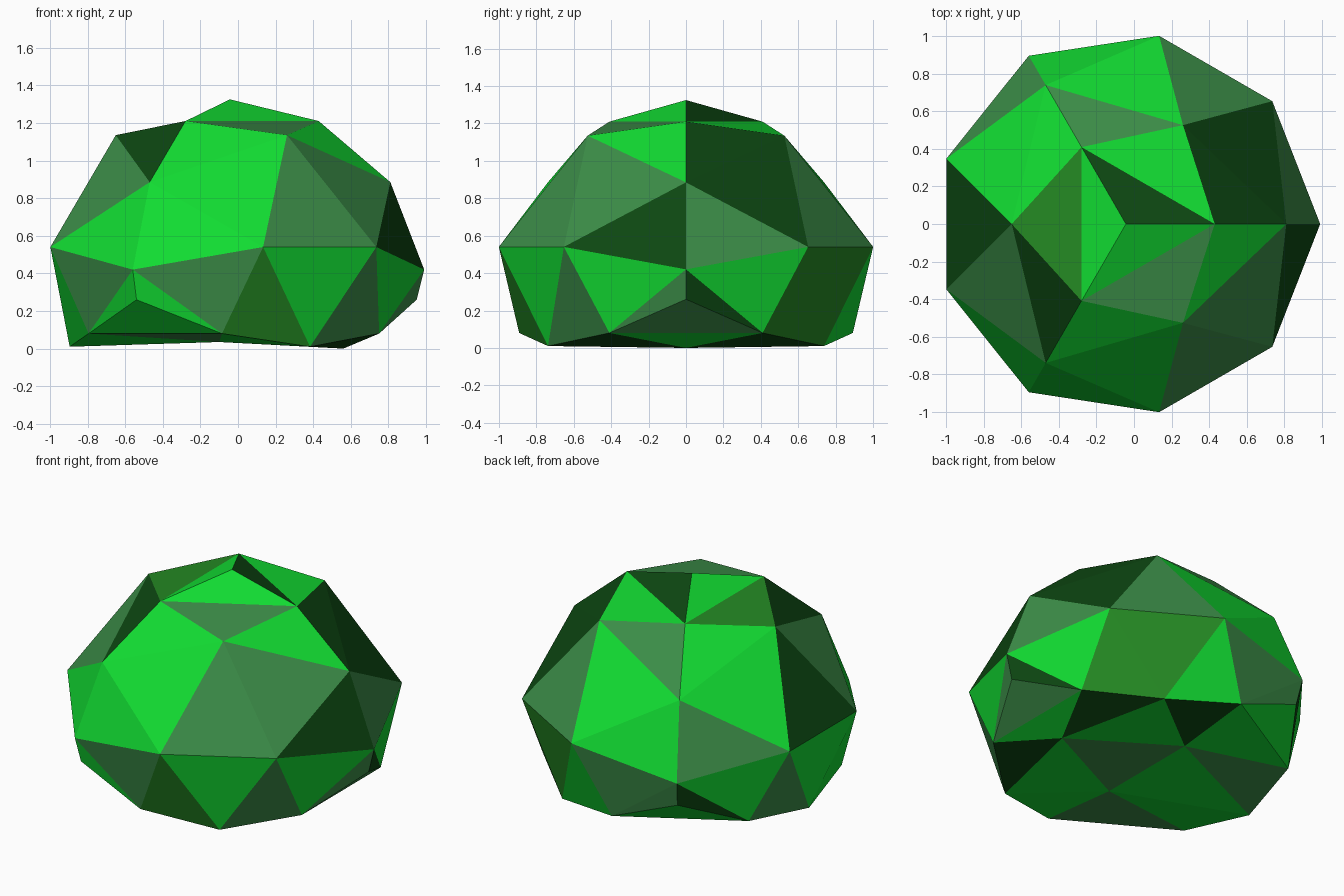
import bpy, bmesh
from math import sin, cos, radians, degrees, atan2

cube = bpy.data.objects.get("Cube")
if cube:
    bpy.data.objects.remove(cube, do_unlink=True)

AXIS_X = -0.043  # the bush has threefold symmetry about this upright axis

# Leaf colours
COLOURS = {
    "G": ("bright_green", (0.006, 0.72, 0.032)),
    "Y": ("grey_green", (0.045, 0.27, 0.065)),
    "O": ("olive_green", (0.018, 0.25, 0.017)),
    "D": ("dark_green", (0.004, 0.065, 0.006)),
}

# Rings of corners: letter -> radius, height, angles within one third
RINGS = {
    "a": (0.472, 1.21, (0,)),
    "b": (0.607, 1.135, (60,)),
    "c": (0.853, 0.885, (0,)),
    "d": (1.016, 0.54, (40, 80)),
    "e": (1.033, 0.42, (0,)),
    "f": (0.993, 0.26, (0,)),
    "g": (0.893, 0.08, (27.3, 92.7)),
    "h": (0.852, 0.01, (60,)),
}

# Facet colours: corner letters of a facet -> colours in order of angle
PATCHES = {
    "aap": "DGG", "aab": "GOY", "abc": "DYGDGG", "bcd": "DGGYGY",
    "bdd": "YDY", "cde": "YGYGGD", "ddh": "OGG", "dgh": "OGYGOY",
    "deg": "GYGYYG", "efg": "DYDGGY", "fgg": "YGG", "ggk": "G",
    "ghk": "DD", "hkm": "GG", "ghm": "DYGG", "ggm": "GY",
    "hmm": "G", "kmm": "Y",
}


def make_material(name, colour):
    mat = bpy.data.materials.new(name)
    mat.use_nodes = True
    rgba = (*colour, 1.0)
    mat.diffuse_color = rgba
    bsdf = mat.node_tree.nodes["Principled BSDF"]
    bsdf.inputs["Base Color"].default_value = rgba
    bsdf.inputs["Roughness"].default_value = 0.9
    return mat


bm = bmesh.new()
letter = {}


def add_point(name, x, y, z):
    vert = bm.verts.new((x, y, z))
    letter[vert] = name
    return vert


# Corners of the body, repeated around the axis
for name, (radius, height, angles) in RINGS.items():
    for third in range(3):
        for angle in angles:
            a = radians(angle + 120 * third)
            add_point(name, AXIS_X + radius * cos(a), radius * sin(a), height)

# Corners of the underside
add_point("k", 0.56, 0, 0)
underside = [add_point("m", -0.1, side * 0.35, -0.02) for side in (-1, 1)]

# Skin the body, then hollow the underside slightly
bmesh.ops.convex_hull(bm, input=bm.verts[:])
for vert in underside:
    vert.co.z = 0.035

# Raise the peak from the flat top facet
top = max(bm.faces, key=lambda f: f.calc_center_median().z)
peak = bmesh.ops.poke(bm, faces=[top])["verts"][0]
peak.co = (AXIS_X, 0, 1.325)
letter[peak] = "p"
bmesh.ops.recalc_face_normals(bm, faces=bm.faces[:])


def facet_angle(face):
    c = face.calc_center_median()
    return (degrees(atan2(c.y, c.x - AXIS_X)) + 5) % 360


# Colour the facets, going round each kind in order
kinds = {}
for face in bm.faces:
    kind = "".join(sorted(letter[v] for v in face.verts))
    kinds.setdefault(kind, []).append(face)
order = list(COLOURS)
for kind, faces in kinds.items():
    pattern = PATCHES.get(kind, "G")
    for i, face in enumerate(sorted(faces, key=facet_angle)):
        face.material_index = order.index(pattern[i % len(pattern)])
        face.smooth = False

mesh = bpy.data.meshes.new("bush_foliage")
bm.to_mesh(mesh)
bm.free()
for name, colour in COLOURS.values():
    mesh.materials.append(make_material(name, colour))
bush = bpy.data.objects.new("bush_foliage", mesh)
bpy.context.collection.objects.link(bush)
